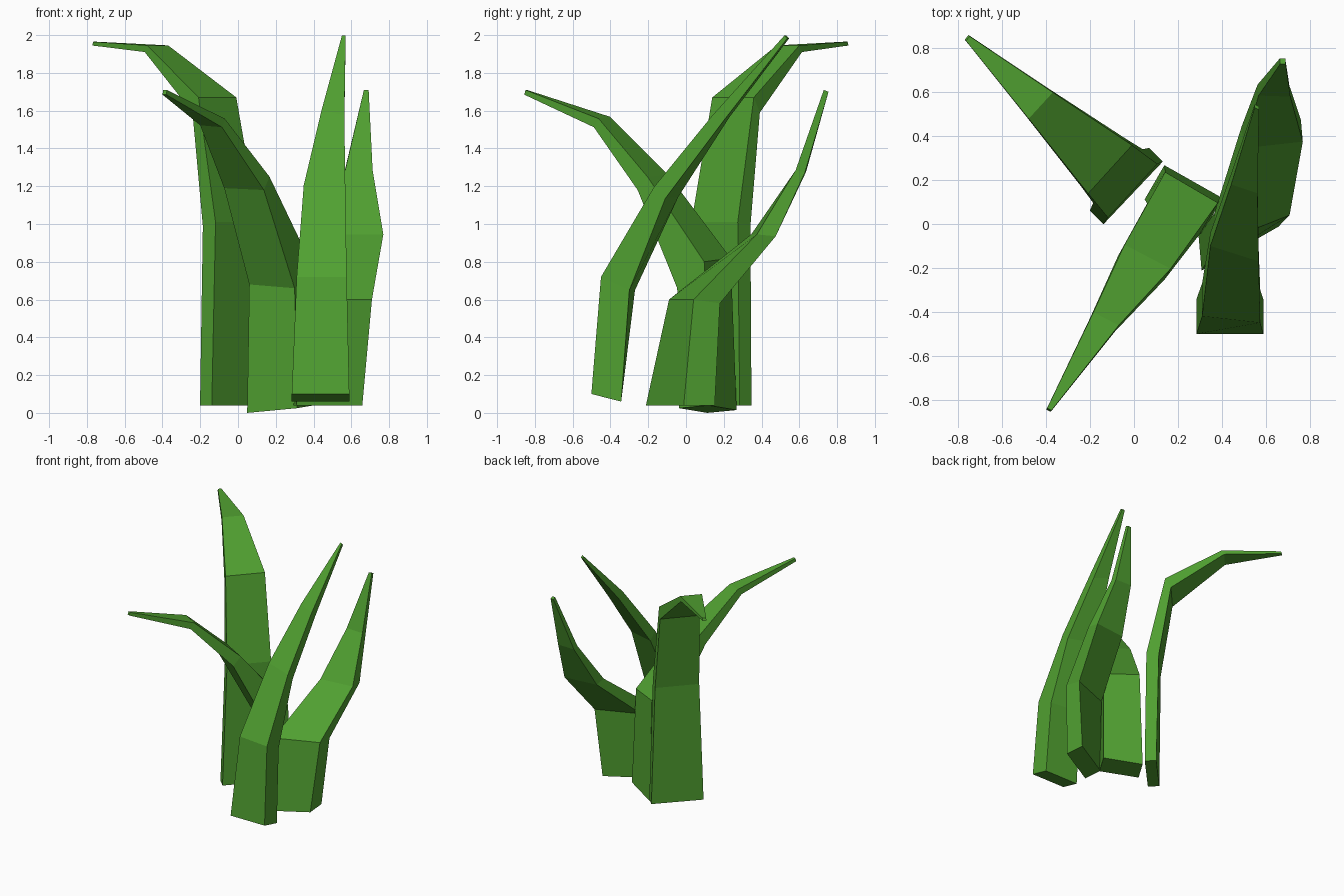
import bpy, bmesh, math
from mathutils import Vector

green = bpy.data.materials.new("leaf_green")
green.diffuse_color = (0.08, 0.35, 0.03, 1)


def blade(name, heading, rings):
    """Loft four-sided rings: centre, width vector, (depth along heading, rise)."""
    h = Vector((math.cos(math.radians(heading)), math.sin(math.radians(heading)), 0))
    bm = bmesh.new()
    loops = []
    for centre, width, (depth, rise) in rings:
        c, w = Vector(centre), Vector(width) / 2
        d = (h * depth + Vector((0, 0, rise))) / 2
        loops.append([bm.verts.new(p) for p in (c - w - d, c + w - d, c + w + d, c - w + d)])
    for a, b in zip(loops, loops[1:]):
        for i in range(4):
            j = (i + 1) % 4
            bm.faces.new((a[i], a[j], b[j], b[i]))
    bm.faces.new(loops[0][::-1])
    bm.faces.new(loops[-1])
    bmesh.ops.recalc_face_normals(bm, faces=bm.faces)
    mesh = bpy.data.meshes.new(name)
    bm.to_mesh(mesh)
    bm.free()
    mesh.materials.append(green)
    bpy.context.collection.objects.link(bpy.data.objects.new(name, mesh))


# Tall upright blade folding over to the back left
blade("back_left_blade", 135, [
    ((-.035, .173, .04), (.27, .285, 0), (.088, 0)),
    ((-.04, .185, 1.0), (.225, .245, 0), (.095, -.02)),
    ((-.125, .265, 1.63), (.20, .22, 0), (.045, -.08)),
    ((-.432, .547, 1.928), (.11, .12, 0), (.02, -.035)),
    ((-.76, .848, 1.955), (.018, .02, 0), (.008, -.02)),
])

# Blade arching to the front left
blade("front_left_blade", 240, [
    ((.226, .115, .02), (.265, -.15, .025), (.18, -.015)),
    ((.221, .095, .74), (.24, -.14, -.02), (.165, -.14)),
    ((.047, -.175, 1.22), (.21, -.11, -.01), (.06, -.07)),
    ((-.135, -.445, 1.54), (.115, -.06, -.01), (.03, -.045)),
    ((-.388, -.848, 1.697), (.02, -.01, 0), (.008, -.024)),
])

# Tallest blade, standing in front and leaning back
blade("front_blade", 90, [
    ((.437, -.422, .08), (.305, 0, 0), (.158, -.04)),
    ((.443, -.36, .685), (.265, -.03, 0), (.15, -.07)),
    ((.458, -.105, 1.17), (.22, -.07, -.01), (.06, -.06)),
    ((.503, .185, 1.57), (.12, -.04, -.03), (.05, -.04)),
    ((.56, .533, 1.99), (.02, -.01, 0), (.015, -.015)),
])

# Short broad blade on the right, curving to the back
blade("right_blade", 95, [
    ((.476, -.03, .04), (.35, .20, 0), (.165, 0)),
    ((.538, .045, .59), (.33, .13, 0), (.14, -.02)),
    ((.63, .41, .94), (.27, .03, 0), (.10, -.01)),
    ((.638, .608, 1.28), (.145, -.005, 0), (.05, -.01)),
    ((.678, .742, 1.705), (.025, 0, 0), (.025, -.01)),
])
